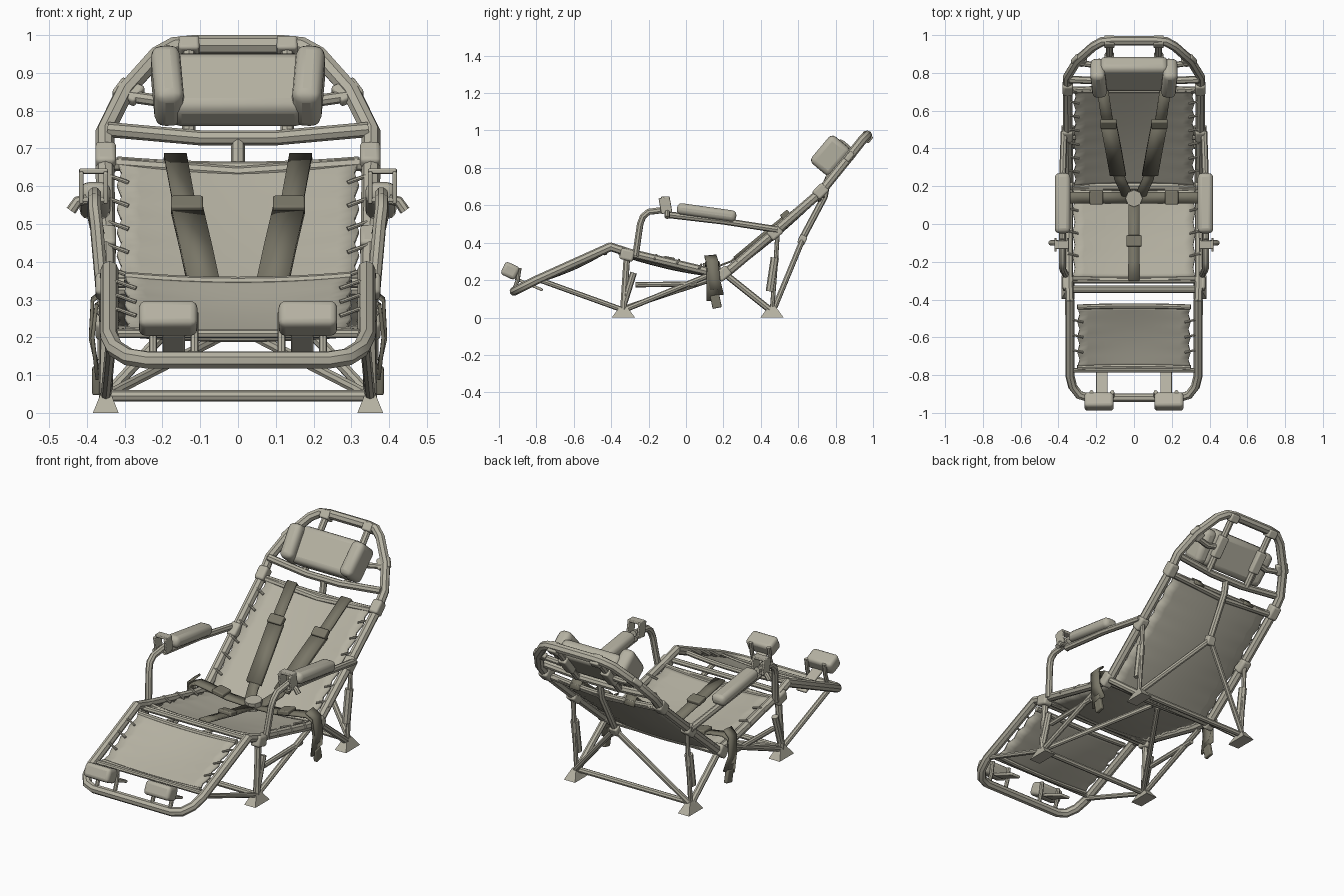
import bpy, bmesh, math
from mathutils import Vector, Matrix

cube = bpy.data.objects.get("Cube")
if cube:
    bpy.data.objects.remove(cube, do_unlink=True)


def material(name, rgb):
    m = bpy.data.materials.new(name)
    m.use_nodes = True
    m.diffuse_color = (*rgb, 1)
    m.node_tree.nodes["Principled BSDF"].inputs["Base Color"].default_value = (*rgb, 1)
    return m


FRAME = material("warm_grey", (0.46, 0.44, 0.36))
BELT = material("dark_olive_webbing", (0.19, 0.18, 0.135))
SIDES = ((1, "left"), (-1, "right"))


def finish(name, mesh, mat, bevel=0, solid=0):
    """Link a mesh, run its modifiers and shade it."""
    ob = bpy.data.objects.new(name, mesh)
    bpy.context.collection.objects.link(ob)
    mesh.materials.clear()
    mesh.materials.append(mat)
    if solid:
        mod = ob.modifiers.new("thickness", 'SOLIDIFY')
        mod.thickness = solid
        mod.offset = 0
    if bevel:
        mod = ob.modifiers.new("soft_edges", 'BEVEL')
        mod.width = bevel
        mod.segments = 3
    bpy.ops.object.select_all(action='DESELECT')
    ob.select_set(True)
    bpy.context.view_layer.objects.active = ob
    bpy.ops.object.shade_smooth_by_angle(angle=math.radians(40))
    return ob


def tube(name, pts, r=0.025, mat=FRAME, cyclic=False):
    cu = bpy.data.curves.new(name, 'CURVE')
    cu.dimensions = '3D'
    cu.bevel_depth = r
    cu.bevel_resolution = 2
    cu.use_fill_caps = True
    sp = cu.splines.new('POLY')
    sp.points.add(len(pts) - 1)
    for p, co in zip(sp.points, pts):
        p.co = (*co, 1)
    sp.use_cyclic_u = cyclic
    tmp = bpy.data.objects.new(name + "_path", cu)
    bpy.context.collection.objects.link(tmp)
    mesh = bpy.data.meshes.new_from_object(tmp.evaluated_get(bpy.context.evaluated_depsgraph_get()))
    bpy.data.objects.remove(tmp, do_unlink=True)
    return finish(name, mesh, mat)


def tubes(name, pts, r=0.025, mat=FRAME):
    """A tube on each side."""
    for s, side in SIDES:
        tube(f"{side}_{name}", [(s * x, y, z) for x, y, z in pts], r, mat)


def box(name, at, size, tilt=0, bevel=0.008, mat=FRAME, turn=0):
    bm = bmesh.new()
    bmesh.ops.create_cube(bm, size=1)
    m = (Matrix.Translation(at) @ Matrix.Rotation(math.radians(tilt), 4, 'X')
         @ Matrix.Rotation(math.radians(turn), 4, 'Y') @ Matrix.Diagonal((*size, 1)))
    bm.transform(m)
    mesh = bpy.data.meshes.new(name)
    bm.to_mesh(mesh)
    return finish(name, mesh, mat, bevel)


def boxes(name, at, size, tilt=0, bevel=0.008, mat=FRAME, turn=0):
    for s, side in SIDES:
        box(f"{side}_{name}", (s * at[0], at[1], at[2]), size, tilt, bevel, mat, s * turn)


def grid(name, rows, mat, thick):
    bm = bmesh.new()
    vs = [[bm.verts.new(p) for p in row] for row in rows]
    for a, b in zip(vs, vs[1:]):
        for i in range(len(a) - 1):
            bm.faces.new((a[i], a[i + 1], b[i + 1], b[i]))
    mesh = bpy.data.meshes.new(name)
    bm.to_mesh(mesh)
    return finish(name, mesh, mat, solid=thick)


def sling(name, start, end, half, ties, sag):
    """Cloth panel with scalloped edges laced to the side tubes."""
    a, b = Vector((0, *start)), Vector((0, *end))
    d = (b - a).normalized()
    normal = Vector((0, -d.z, d.y))
    rows, steps = [], ties * 4
    for i in range(steps + 1):
        t = i / steps
        w = half - 0.012 * (1 - math.cos(t * ties * math.tau)) / 2
        c = a.lerp(b, t)
        rows.append([c + Vector((w * u / 6, 0, 0))
                     - normal * sag * (1 - (u / 6) ** 2) * (0.6 + 0.4 * math.sin(t * math.pi))
                     for u in range(-6, 7)])
    grid(name, rows, FRAME, 0.012)
    for label, c in (("start", a), ("end", b)):
        hem = [c + Vector((half * u / 6, 0, 0)) - normal * sag * 0.6 * (1 - (u / 6) ** 2)
               for u in range(-6, 7)]
        tube(f"{name}_{label}_hem", hem, 0.014)
    for i in range(1, ties):
        c = a.lerp(b, i / ties)
        tubes(f"{name}_lacing_{i}", [(half - 0.03, c.y, c.z + 0.006), (half + 0.02, c.y + 0.012, c.z + 0.024),
                                     (half + 0.045, c.y, c.z)], 0.006)


def strap(name, pts, width, side=(1, 0, 0), thick=0.01):
    w = Vector(side).normalized() * width / 2
    return grid(name, [[Vector(p) - w, Vector(p) + w] for p in pts], BELT, thick)


# Main bent frame: backrest hoop, seat rails and leg rest hoop
hoop = [(0.345, 0.2, 0.225), (0.35, 0.46, 0.445), (0.352, 0.72, 0.67), (0.352, 0.78, 0.745),
        (0.30, 0.865, 0.85), (0.215, 0.94, 0.945), (0.17, 0.965, 0.97), (0.12, 0.97, 0.975)]
tube("backrest_hoop", hoop + [(-x, y, z) for x, y, z in reversed(hoop)])
tubes("seat_rail", [(0.345, 0.22, 0.235), (0.345, 0.1, 0.25), (0.345, -0.3, 0.345), (0.34, -0.41, 0.38)], 0.023)
foot = [(0.34, -0.40, 0.38), (0.34, -0.8, 0.2), (0.325, -0.86, 0.17), (0.29, -0.905, 0.148), (0.24, -0.92, 0.14)]
tube("leg_rest_hoop", foot + [(-x, y, z) for x, y, z in reversed(foot)], 0.024)

# Cross bars
for name, y, z, r in (("seat_front_bar", -0.3, 0.325, 0.015), ("knee_bar", -0.35, 0.345, 0.015),
                      ("seat_rear_bar", 0.2, 0.225, 0.02), ("front_floor_bar", -0.34, 0.045, 0.015),
                      ("rear_floor_bar", 0.46, 0.045, 0.015)):
    tube(name, [(-0.34, y, z), (0.34, y, z)], r)
tube("back_upper_bar", [(-0.345, 0.765, 0.75), (-0.1, 0.755, 0.728), (0.1, 0.755, 0.728), (0.345, 0.765, 0.75)], 0.02)
tube("back_lower_bar", [(-0.345, 0.71, 0.66), (0, 0.71, 0.635), (0.345, 0.71, 0.66)], 0.018)
tubes("head_upright", [(0.13, 0.765, 0.73), (0.13, 0.965, 0.97)], 0.018)
tubes("head_brace", [(0.305, 0.855, 0.84), (0.2, 0.84, 0.825), (0.13, 0.85, 0.835)], 0.016)
boxes("head_clamp", (0.13, 0.965, 0.965), (0.055, 0.06, 0.045), -40)
boxes("hoop_gusset", (0.29, 0.865, 0.85), (0.07, 0.03, 0.06), -40, turn=-30)

# Cloth panels
sling("leg_rest_panel", (-0.76, 0.215), (-0.44, 0.36), 0.30, 4, 0.025)
sling("seat_panel", (-0.29, 0.335), (0.19, 0.235), 0.325, 4, 0.03)
sling("backrest_panel", (0.2, 0.235), (0.71, 0.665), 0.32, 7, 0.03)

# Headrest
box("headrest_cushion", (0, 0.795, 0.855), (0.36, 0.10, 0.2), -40, 0.03)
boxes("headrest_wing", (0.187, 0.772, 0.866), (0.078, 0.14, 0.19), -40, 0.028, turn=4)
boxes("headrest_bracket", (0.13, 0.85, 0.84), (0.05, 0.06, 0.12), -40)

# Legs and feet
tubes("front_leg", [(0.35, -0.335, 0.04), (0.345, -0.315, 0.34)], 0.018)
tubes("leg_rest_stay", [(0.35, -0.35, 0.045), (0.335, -0.78, 0.2)], 0.014)
tubes("seat_stay", [(0.35, -0.32, 0.045), (0.345, 0.12, 0.225)], 0.015)
tubes("side_link", [(0.345, -0.27, 0.175), (0.345, 0.06, 0.18)], 0.014)
tubes("front_damper", [(0.35, -0.33, 0.08), (0.35, -0.28, 0.24)], 0.018)
tubes("under_seat_brace", [(0.34, -0.33, 0.05), (0.02, 0.17, 0.215)], 0.014)
tubes("rear_stay", [(0.345, 0.2, 0.24), (0.35, 0.45, 0.04)], 0.018)
tubes("rear_damper_rod", [(0.35, 0.46, 0.04), (0.35, 0.48, 0.3), (0.35, 0.49, 0.46)], 0.012)
tubes("rear_damper", [(0.35, 0.448, 0.14), (0.35, 0.475, 0.32)], 0.022)
tubes("rear_back_strut", [(0.35, 0.47, 0.045), (0, 0.625, 0.42)], 0.015)
tube("centre_back_strut", [(0, 0.615, 0.41), (0, 0.74, 0.645), (0, 0.755, 0.73)], 0.018)
box("strut_joint", (0, 0.622, 0.415), (0.05, 0.04, 0.05), -25)
for s, side in SIDES:
    for label, y in (("front", -0.335), ("rear", 0.46)):
        bm = bmesh.new()
        bmesh.ops.create_cone(bm, cap_ends=True, segments=4, radius1=0.088, radius2=0.03, depth=0.055)
        bm.transform(Matrix.Translation((s * 0.35, y, 0.0275)) @ Matrix.Diagonal((0.55, 1, 1, 1))
                     @ Matrix.Rotation(math.pi / 4, 4, 'Z'))
        mesh = bpy.data.meshes.new("foot")
        bm.to_mesh(mesh)
        finish(f"{side}_{label}_foot", mesh, FRAME)

# Joints on the side rails
for name, y, z, tilt in (("knee_joint", -0.315, 0.335, -14), ("hip_joint", 0.2, 0.235, 40),
                         ("arm_joint", 0.475, 0.455, 41), ("head_joint", 0.72, 0.675, 45)):
    boxes(name, (0.35, y, z), (0.055, 0.075, 0.06), tilt, 0.012)

# Armrests
tubes("arm_post", [(0.36, -0.27, 0.33), (0.375, -0.245, 0.5), (0.38, -0.23, 0.54), (0.38, -0.2, 0.565),
                   (0.38, -0.08, 0.58)], 0.018)
tubes("arm_rail", [(0.38, -0.1, 0.55), (0.38, 0.2, 0.515), (0.37, 0.49, 0.47)], 0.018)
boxes("arm_pad", (0.378, 0.11, 0.562), (0.082, 0.32, 0.06), -8, 0.024)
for x in (0.35, 0.415):
    boxes("bracket_cheek", (x, -0.11, 0.6), (0.012, 0.06, 0.085), 10, 0.004)
for z in (0.565, 0.64):
    boxes("bracket_plate", (0.382, -0.11, z), (0.075, 0.045, 0.014), 0, 0.004)
tubes("arm_lock_pin", [(0.40, -0.1, 0.565), (0.425, -0.1, 0.56), (0.442, -0.1, 0.535)], 0.014)

# Foot rests
boxes("foot_pad", (0.185, -0.94, 0.25), (0.155, 0.085, 0.075), -25, 0.018)
boxes("foot_strip", (0.17, -0.84, 0.178), (0.06, 0.16, 0.015), -23, 0.005)
for x in (0.115, 0.225):
    tubes("foot_pad_bracket", [(x, -0.92, 0.145), (x, -0.9, 0.2), (x, -0.89, 0.265)], 0.011)
tube("foot_strip_bar", [(-0.335, -0.775, 0.21), (0.335, -0.775, 0.21)], 0.012)

# Harness: shoulder straps, lap belt, crotch strap, hanging ends
for s, side in SIDES:
    strap(f"{side}_shoulder_strap", [(s * x, y, z) for x, y, z in
          ((0.168, 0.74, 0.64), (0.166, 0.71, 0.683), (0.145, 0.57, 0.568), (0.11, 0.42, 0.445),
           (0.075, 0.24, 0.3), (0.03, 0.14, 0.262))], 0.06)
    strap(f"{side}_shoulder_pad", [(s * x, y, z) for x, y, z in
          ((0.135, 0.53, 0.538), (0.11, 0.4, 0.432), (0.085, 0.26, 0.315))], 0.085, thick=0.022)
    box(f"{side}_shoulder_buckle", (s * 0.135, 0.53, 0.55), (0.085, 0.05, 0.03), 40, 0.006, BELT)
    strap(f"{side}_lap_belt", [(s * x, 0.14, z) for x, z in
          ((0, 0.262), (0.15, 0.268), (0.27, 0.29), (0.34, 0.3), (0.375, 0.285), (0.385, 0.2), (0.372, 0.09))],
          0.06, (0, 1, 0.08))
    box(f"{side}_lap_buckle", (s * 0.2, 0.14, 0.285), (0.07, 0.075, 0.025), 0, 0.006, BELT, -s * 10)
    box(f"{side}_belt_end", (s * 0.375, 0.16, 0.085), (0.022, 0.05, 0.07), 12, 0.006, BELT)
    strap(f"{side}_rail_loop", [(s * x, y, z) for x, y, z in
          ((0.345, 0.13, 0.33), (0.385, 0.14, 0.3), (0.39, 0.15, 0.2), (0.372, 0.17, 0.12))], 0.065, (0, 1, 0.1))
strap("crotch_strap", [(0, -0.3, 0.345), (0, -0.2, 0.325), (0, -0.08, 0.3), (0, 0.13, 0.262)], 0.06)
box("crotch_buckle", (0, -0.09, 0.312), (0.08, 0.06, 0.025), -12, 0.006, BELT)
tube("centre_buckle", [(0, 0.14, 0.25), (0, 0.135, 0.295)], 0.045)
